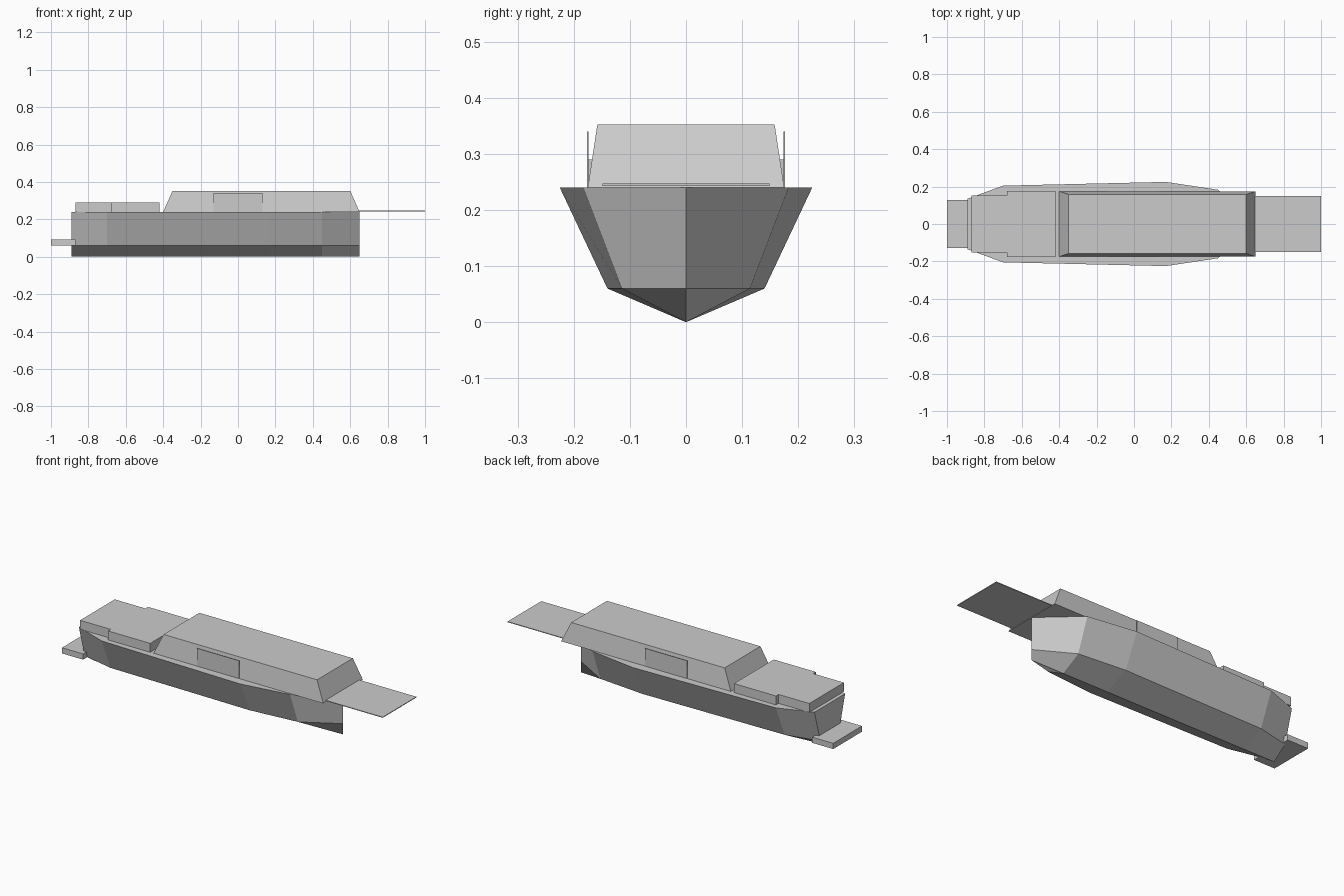
import bpy
import bmesh

cube = bpy.data.objects.get("Cube")
if cube:
    bpy.data.objects.remove(cube, do_unlink=True)

grey = bpy.data.materials.new("plain_grey")
grey.use_nodes = True
grey.diffuse_color = (0.6, 0.6, 0.6, 1)
grey.node_tree.nodes["Principled BSDF"].inputs["Base Color"].default_value = (0.6, 0.6, 0.6, 1)


def finish(name, bm):
    """Turn a bmesh into a flat-shaded object."""
    bmesh.ops.remove_doubles(bm, verts=bm.verts, dist=0.0001)
    bmesh.ops.recalc_face_normals(bm, faces=bm.faces)
    mesh = bpy.data.meshes.new(name)
    bm.to_mesh(mesh)
    bm.free()
    mesh.materials.append(grey)
    obj = bpy.data.objects.new(name, mesh)
    bpy.context.collection.objects.link(obj)
    return obj


def loft(name, rings):
    """Skin matching closed rings and cap both ends."""
    bm = bmesh.new()
    loops = [[bm.verts.new(p) for p in ring] for ring in rings]
    n = len(loops[0])
    for a, b in zip(loops, loops[1:]):
        for i in range(n):
            j = (i + 1) % n
            bm.faces.new((a[i], a[j], b[j], b[i]))
    bm.faces.new(loops[0])
    bm.faces.new(loops[-1])
    return finish(name, bm)


def rect(x0, x1, half, z, y=0):
    return [(x0, y - half, z), (x1, y - half, z), (x1, y + half, z), (x0, y + half, z)]


def box(name, x0, x1, half, z0, z1, y=0):
    return loft(name, [rect(x0, x1, half, z0, y), rect(x0, x1, half, z1, y)])


# Hull: hard-chine sections closing on an upright stem
DECK, CHINE = 0.24, 0.06
stations = [(-0.89, 0.135, 0.085), (-0.7, 0.205, 0.128),
            (0.17, 0.225, 0.14), (0.45, 0.183, 0.114)]
bm = bmesh.new()
rows = [[bm.verts.new(p) for p in ((x, -d, DECK), (x, -c, CHINE), (x, 0, 0),
                                   (x, c, CHINE), (x, d, DECK))]
        for x, d, c in stations]
for a, b in zip(rows, rows[1:]):
    for i in range(5):
        j = (i + 1) % 5
        bm.faces.new((a[i], a[j], b[j], b[i]))
bm.faces.new(rows[0])
stem = [bm.verts.new((0.65, 0, z)) for z in (DECK, CHINE, 0)]
last = rows[-1]
bm.faces.new((last[0], last[4], stem[0]))
for rail, chine in ((last[0], last[1]), (last[4], last[3])):
    bm.faces.new((rail, chine, stem[1], stem[0]))
    bm.faces.new((chine, last[2], stem[2], stem[1]))
finish("hull", bm)

# Sloped cabin
loft("cabin", [rect(-0.4, 0.65, 0.175, DECK), rect(-0.35, 0.6, 0.158, 0.352)])

# Side panels standing on the deck
for side, y in (("right", -0.175), ("left", 0.175)):
    box(side + "_side_panel", -0.13, 0.13, 0.001, DECK, 0.34, y)

# Raised aft deck in two widths
box("aft_deck_rear", -0.87, -0.68, 0.153, DECK, 0.29)
box("aft_deck_front", -0.68, -0.42, 0.176, DECK, 0.29)

# Stern platform and bow plate
box("stern_platform", -1, -0.87, 0.127, 0.06, 0.092)
box("bow_plate", 0.45, 1, 0.149, 0.243, 0.247)
